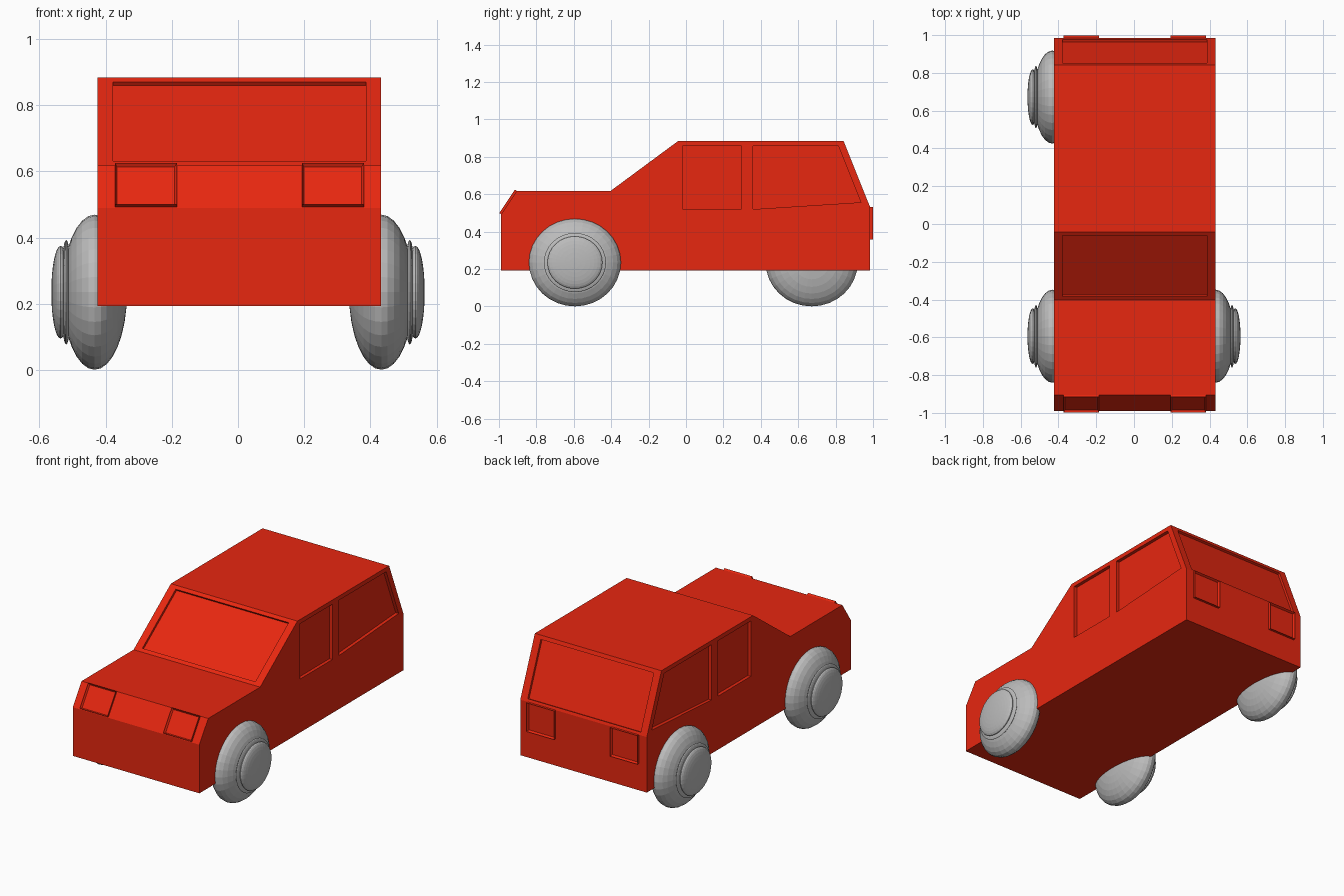
import bpy, bmesh, math
from mathutils import Vector, Matrix

if "Cube" in bpy.data.objects:
    bpy.data.objects.remove(bpy.data.objects["Cube"])

CX = 0.004  # body centre line


def material(name, rgb):
    m = bpy.data.materials.new(name)
    m.diffuse_color = (*rgb, 1)
    m.use_nodes = True
    m.node_tree.nodes["Principled BSDF"].inputs["Base Color"].default_value = m.diffuse_color
    return m


RED = material("red paint", (0.80, 0.02, 0.005))
GREY = material("light grey", (0.50, 0.50, 0.50))


def finish(bm, name, mat):
    bmesh.ops.recalc_face_normals(bm, faces=bm.faces)
    me = bpy.data.meshes.new(name)
    bm.to_mesh(me)
    bm.free()
    me.materials.append(mat)
    ob = bpy.data.objects.new(name, me)
    bpy.context.collection.objects.link(ob)
    return ob


def slab(name, pts, normal, low, high, rim=0, dip=0):
    """Polygon thickened along its normal; optional rim with a sunk panel."""
    n = Vector(normal).normalized()
    bm = bmesh.new()
    face = bm.faces.new([bm.verts.new(Vector(p) + n * low) for p in pts])
    out = bmesh.ops.extrude_face_region(bm, geom=[face])["geom"]
    bmesh.ops.translate(bm, verts=[g for g in out if isinstance(g, bmesh.types.BMVert)],
                        vec=n * (high - low))
    if rim:
        top = [g for g in out if isinstance(g, bmesh.types.BMFace)]
        bmesh.ops.inset_region(bm, faces=top, thickness=rim)
        bmesh.ops.translate(bm, verts=top[0].verts, vec=-n * dip)
    return finish(bm, name, RED)


def across(x0, x1, a, b):
    """Four corners spanning x0..x1 between two (y, z) points."""
    return [(x0, *a), (x1, *a), (x1, *b), (x0, *b)]


# Body: side profile extruded across the width
profile = [(-0.99, 0.193), (-0.99, 0.49), (-0.905, 0.618), (-0.403, 0.618),
           (-0.043, 0.884), (0.843, 0.884), (0.984, 0.532), (0.984, 0.193)]
body = slab("body", [(CX, y, z) for y, z in profile], (1, 0, 0), -0.428, 0.428)

# Window recesses
cutters = []
ws = lambda z: (-0.403 + (z - 0.618) * 0.36 / 0.266, z)
rw = lambda z: (0.984 - (z - 0.532) * 0.141 / 0.352, z)
cutters.append(slab("windscreen_cutter", across(CX - 0.382, CX + 0.382, ws(0.632), ws(0.87)),
                    (0, -0.266, 0.36), -0.014, 0.05))
cutters.append(slab("rear_window_cutter", across(CX - 0.382, CX + 0.382, rw(0.548), rw(0.862)),
                    (0, 0.352, 0.141), -0.014, 0.05))
side_windows = [[(-0.02, 0.52), (0.296, 0.52), (0.296, 0.858), (-0.02, 0.858)],
                [(0.358, 0.52), (0.935, 0.557), (0.815, 0.858), (0.358, 0.858)]]
for s in (-1, 1):
    for w in side_windows:
        cutters.append(slab("side_window_cutter", [(CX + s * 0.428, y, z) for y, z in w],
                            (s, 0, 0), -0.02, 0.05))
bpy.context.view_layer.objects.active = body
for c in cutters:
    mod = body.modifiers.new("recess", 'BOOLEAN')
    mod.operation = 'DIFFERENCE'
    mod.solver = 'EXACT'
    mod.object = c
    bpy.ops.object.modifier_apply(modifier=mod.name)
    bpy.data.objects.remove(c)

# Framed head and tail lights
for s, side in ((-1, "left"), (1, "right")):
    x0, x1 = sorted((CX + s * 0.189, CX + s * 0.376))
    slab("headlight_" + side, across(x0, x1, (-0.988, 0.493), (-0.905, 0.618)),
         (0, -0.128, 0.085), -0.01, 0.012, 0.01, 0.011)
    slab("tail_light_" + side, across(x0, x1, (0.984, 0.357), (0.984, 0.532)),
         (0, 1, 0), -0.01, 0.015, 0.01, 0.014)


def ellipsoid(name, centre, size):
    bm = bmesh.new()
    bmesh.ops.create_uvsphere(bm, u_segments=32, v_segments=16, radius=1)
    bm.transform(Matrix.Translation(centre) @ Matrix.Diagonal((*size, 1))
                 @ Matrix.Rotation(math.pi / 2, 4, 'Y'))
    return finish(bm, name, GREY)


# Wheels: tyre, rim ring and domed cap (the right rear wheel is absent)
for name, s, y in (("front_left", -1, -0.594), ("front_right", 1, -0.594),
                   ("rear_left", -1, 0.672)):
    for part, x, half, r in (("tyre", 0.433, 0.098, 0.246),
                             ("rim", 0.519, 0.016, 0.166),
                             ("hub_cap", 0.536, 0.028, 0.147)):
        ellipsoid(f"{name}_{part}", (s * x, y, 0.235), (half, r, r * 0.952))
